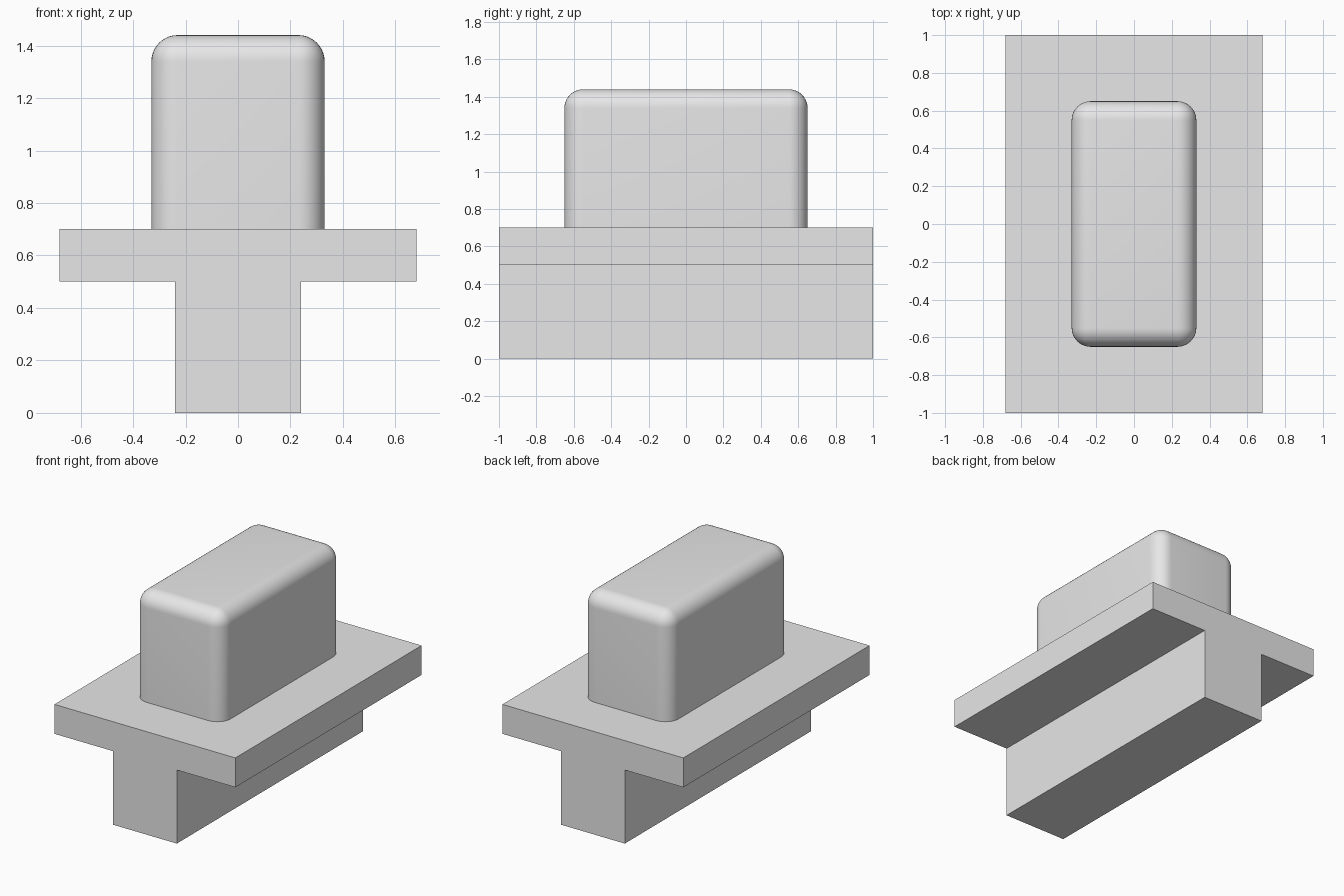
import bpy
import bmesh
from math import radians

cube = bpy.data.objects.get("Cube")
if cube:
    bpy.data.objects.remove(cube, do_unlink=True)

grey = bpy.data.materials.new("light_grey")
grey.use_nodes = True
grey.diffuse_color = (0.8, 0.8, 0.8, 1)
grey.node_tree.nodes["Principled BSDF"].inputs["Base Color"].default_value = (0.8, 0.8, 0.8, 1)


def extruded(name, profile, direction):
    """Extrude a closed flat outline into a solid."""
    bm = bmesh.new()
    face = bm.faces.new([bm.verts.new(p) for p in profile])
    result = bmesh.ops.extrude_face_region(bm, geom=[face], use_keep_orig=True)
    moved = [g for g in result["geom"] if isinstance(g, bmesh.types.BMVert)]
    bmesh.ops.translate(bm, verts=moved, vec=direction)
    bmesh.ops.recalc_face_normals(bm, faces=bm.faces)
    mesh = bpy.data.meshes.new(name)
    bm.to_mesh(mesh)
    bm.free()
    mesh.materials.append(grey)
    obj = bpy.data.objects.new(name, mesh)
    bpy.context.collection.objects.link(obj)
    return obj


# T-shaped rail: wide plate on a narrow stem
half = [(0.24, 0), (0.24, 0.5), (0.68, 0.5), (0.68, 0.7)]
outline = half + [(-x, z) for x, z in reversed(half)]
extruded("t_rail", [(x, -1, z) for x, z in outline], (0, 2, 0))

# Block on the plate, rounded on every edge except its base
base, top = 0.7, 1.44
w, d = 0.33, 0.65
block = extruded("rounded_block",
                 [(-w, -d, base), (w, -d, base), (w, d, base), (-w, d, base)],
                 (0, 0, top - base))
bm = bmesh.new()
bm.from_mesh(block.data)
edges = [e for e in bm.edges if max(v.co.z for v in e.verts) > base + 0.1]
bmesh.ops.bevel(bm, geom=edges, offset=0.1, offset_type='OFFSET', segments=10,
                profile=0.5, affect='EDGES', clamp_overlap=True)
bmesh.ops.recalc_face_normals(bm, faces=bm.faces)
bm.to_mesh(block.data)
bm.free()

bpy.ops.object.select_all(action='DESELECT')
block.select_set(True)
bpy.context.view_layer.objects.active = block
bpy.ops.object.shade_smooth_by_angle(angle=radians(30))
